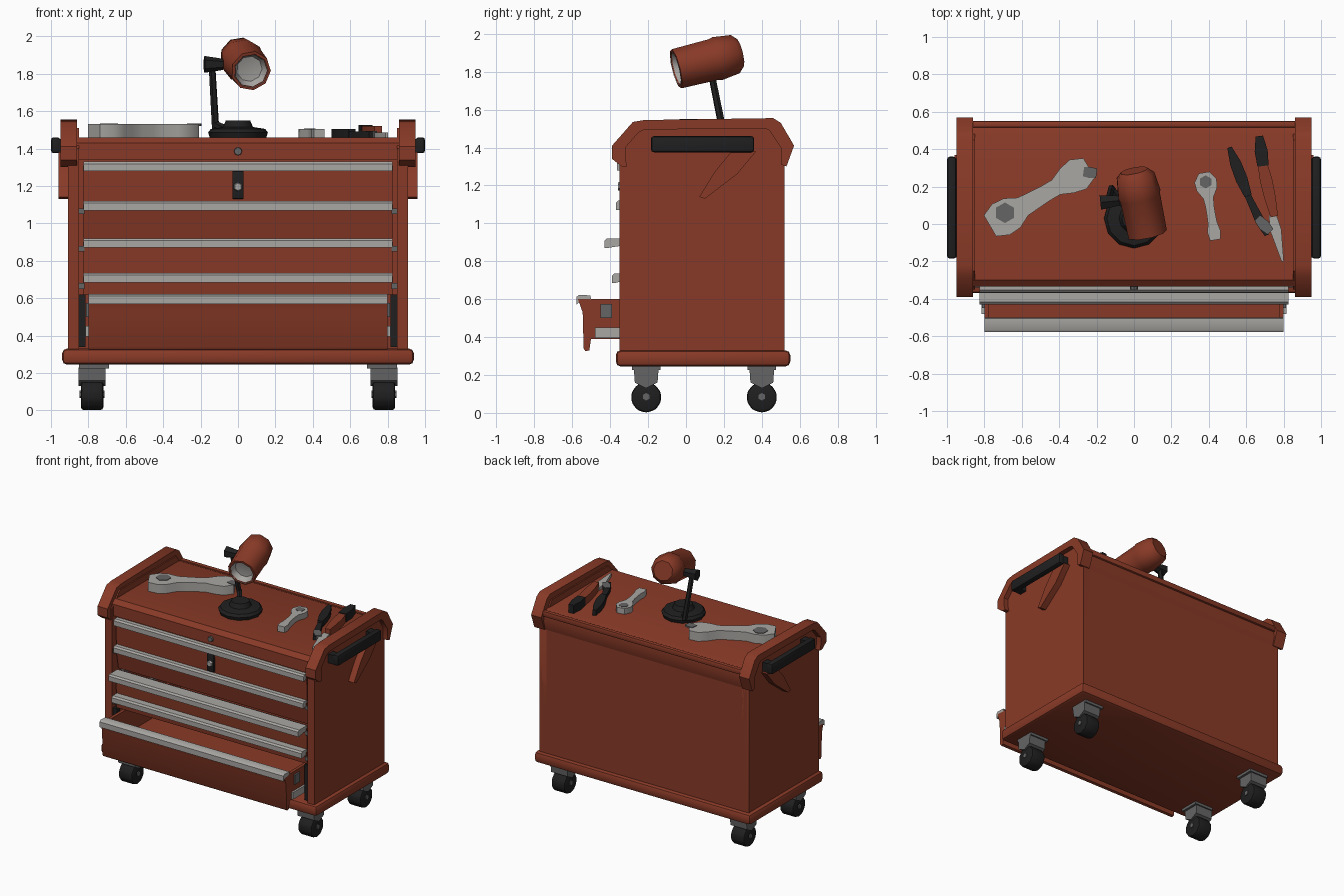
import bpy, bmesh, math
from mathutils import Vector, Matrix

cube = bpy.data.objects.get("Cube")
if cube:
    bpy.data.objects.remove(cube)


def material(name, r, g, b):
    m = bpy.data.materials.new(name)
    m.diffuse_color = (r, g, b, 1)
    m.use_nodes = True
    bsdf = next(n for n in m.node_tree.nodes if n.type == 'BSDF_PRINCIPLED')
    bsdf.inputs["Base Color"].default_value = (r, g, b, 1)
    return m


RED = material("red paint", 0.25, 0.042, 0.02)
SILVER = material("brushed steel", 0.40, 0.39, 0.37)
GREY = material("dark metal", 0.13, 0.13, 0.13)
BLACK = material("black rubber", 0.014, 0.014, 0.015)


def finish(name, bm, mat, bevel=0.0, segments=2):
    if bevel:
        edges = [e for e in bm.edges if e.calc_face_angle(0) > 0.3]
        bmesh.ops.bevel(bm, geom=edges, offset=bevel, segments=segments,
                        affect='EDGES', profile=0.5, clamp_overlap=True)
    bmesh.ops.recalc_face_normals(bm, faces=bm.faces)
    me = bpy.data.meshes.new(name)
    bm.to_mesh(me)
    bm.free()
    me.materials.append(mat)
    me.shade_smooth()
    me.set_sharp_from_angle(angle=math.radians(40))
    ob = bpy.data.objects.new(name, me)
    bpy.context.collection.objects.link(ob)
    return ob


def box(name, x, y, z, mat, bevel=0.0):
    bm = bmesh.new()
    bmesh.ops.create_cube(bm, size=1)
    for v in bm.verts:
        v.co = Vector([(a + b) / 2 + c * abs(b - a) for (a, b), c in zip((x, y, z), v.co)])
    return finish(name, bm, mat, bevel)


def prism(name, pts, a, b, mat, axis='X', bevel=0.0):
    """Closed outline swept from a to b along X or Z."""
    place = (lambda p, t: (t, *p)) if axis == 'X' else (lambda p, t: (*p, t))
    bm = bmesh.new()
    lo, hi = ([bm.verts.new(place(p, t)) for p in pts] for t in (a, b))
    bm.faces.new(lo)
    bm.faces.new(hi)
    n = len(pts)
    for i in range(n):
        j = (i + 1) % n
        bm.faces.new((lo[i], lo[j], hi[j], hi[i]))
    return finish(name, bm, mat, bevel)


def rod(name, p, q, r1, r2, mat, sides=8, bevel=0.0):
    p, q = Vector(p), Vector(q)
    d = q - p
    bm = bmesh.new()
    bmesh.ops.create_cone(bm, cap_ends=True, segments=sides, radius1=r1, radius2=r2, depth=d.length)
    turn = d.to_track_quat('Z', 'Y').to_matrix().to_4x4()
    bmesh.ops.transform(bm, matrix=Matrix.Translation((p + q) / 2) @ turn, verts=bm.verts)
    return finish(name, bm, mat, bevel)


def lathe(name, p, q, profile, mat, sides=10):
    """Turn (distance, radius) pairs about the line from p towards q."""
    p, d = Vector(p), (Vector(q) - Vector(p)).normalized()
    turn = d.to_track_quat('Z', 'Y').to_matrix()
    bm = bmesh.new()
    rings = []
    for t, r in profile:
        rings.append([bm.verts.new(p + turn @ Vector((r * math.cos(k * math.tau / sides),
                      r * math.sin(k * math.tau / sides), t))) for k in range(sides)])
    for r1, r2 in zip(rings, rings[1:]):
        for k in range(sides):
            j = (k + 1) % sides
            bm.faces.new((r1[k], r1[j], r2[j], r2[k]))
    bm.faces.new(rings[0])
    bm.faces.new(rings[-1])
    return finish(name, bm, mat)


# Cabinet shell
box("base_lip", (-0.94, 0.94), (-0.37, 0.55), (0.245, 0.33), RED, 0.025)
box("back_panel", (-0.9, 0.9), (0.48, 0.52), (0.3, 1.42), RED)
prism("top_panel", [(-0.335, 1.34), (-0.335, 1.43), (-0.30, 1.46), (0.48, 1.46),
                    (0.53, 1.44), (0.54, 1.37), (0.52, 1.30), (0.45, 1.40), (-0.28, 1.40)],
      -0.9, 0.9, RED)
box("back_ledge", (-0.87, 0.87), (0.515, 0.55), (1.41, 1.455), RED, 0.01)

outer = [(-0.34, 1.30), (-0.39, 1.34), (-0.39, 1.41), (-0.28, 1.535), (-0.22, 1.545),
         (0.46, 1.555), (0.50, 1.53), (0.57, 1.41), (0.53, 1.30)]
inner = [(0.50, 1.31), (0.50, 1.40), (0.44, 1.49), (0.42, 1.50),
         (-0.22, 1.495), (-0.25, 1.48), (-0.32, 1.40), (-0.32, 1.34), (-0.31, 1.30)]
panel = [(-0.35, 0.29), (0.52, 0.29), (0.52, 1.40), (0.45, 1.51), (-0.25, 1.51), (-0.35, 1.40)]

for s, side in ((1, "left"), (-1, "right")):
    prism(side + "_side_panel", panel, s * 0.85, s * 0.91, RED, bevel=0.015)
    prism(side + "_side_rim", outer + inner, s * 0.86, s * 0.948, RED, bevel=0.012)
    # Push handle with its mounts and the hook below it
    box(side + "_push_handle", (s * 0.95, s * 1.0), (-0.185, 0.36), (1.375, 1.46), BLACK, 0.015)
    for y in (-0.15, 0.32):
        box(side + "_handle_mount", (s * 0.89, s * 0.96), (y - 0.03, y + 0.03), (1.38, 1.45), BLACK)
    prism(side + "_side_hook", [(0.07, 1.14), (0.10, 1.13), (0.27, 1.26), (0.37, 1.38),
                                (0.24, 1.38), (0.15, 1.27)], s * 0.90, s * 0.96, RED, bevel=0.01)
    # Drawer runners inside the front opening
    box(side + "_front_runner", (s * 0.815, s * 0.85), (-0.34, -0.30), (0.34, 0.62), BLACK)
    for z in (0.68, 0.88, 1.08):
        box(side + "_runner", (s * 0.82, s * 0.85), (-0.34, 0.4), (z - 0.03, z), GREY)

# Upper drawers: bottom, top and how far the pull stands forward
for i, (z0, z1, y) in enumerate(((1.12, 1.33, -0.365), (0.92, 1.12, -0.37),
                                 (0.735, 0.92, -0.43), (0.62, 0.735, -0.39))):
    n = "drawer_%d" % (i + 1)
    recess = -0.30 if i == 1 else -0.325
    prism(n + "_front", [(-0.335, z1 - 0.02), (recess, z0), (-0.28, z0), (-0.28, z1 - 0.02)],
          -0.83, 0.83, RED)
    prism(n + "_pull", [(y, z1 - 0.05), (y, z1 - 0.012), (y + 0.012, z1), (-0.32, z1),
                        (-0.32, z1 - 0.035), (y + 0.015, z1 - 0.05)], -0.825, 0.825, SILVER)

# Open bottom drawer
prism("open_drawer_front", [(-0.57, 0.60), (-0.545, 0.53), (-0.54, 0.34), (-0.53, 0.325),
                            (-0.51, 0.33), (-0.50, 0.40), (-0.505, 0.60)], -0.80, 0.80, RED)
prism("open_drawer_pull", [(-0.578, 0.57), (-0.578, 0.612), (-0.565, 0.622), (-0.505, 0.62),
                           (-0.50, 0.595), (-0.56, 0.59)], -0.80, 0.80, SILVER)
box("open_drawer_floor", (-0.79, 0.79), (-0.51, 0.40), (0.39, 0.41), RED)
for s, side in ((1, "left"), (-1, "right")):
    box(side + "_open_drawer_wall", (s * 0.775, s * 0.80), (-0.51, 0.40), (0.39, 0.60), RED)
    box(side + "_open_drawer_slide", (s * 0.80, s * 0.815), (-0.48, 0.3), (0.395, 0.45), SILVER)
    box(side + "_open_drawer_bracket", (s * 0.80, s * 0.812), (-0.45, -0.39), (0.50, 0.575), GREY)

# Lock and latch
rod("key_lock", (0, -0.32, 1.385), (0, -0.35, 1.385), 0.024, 0.02, GREY)
box("latch_plate", (-0.03, 0.03), (-0.345, -0.31), (1.13, 1.28), BLACK, 0.006)
rod("latch_key", (0, -0.34, 1.195), (0, -0.36, 1.195), 0.027, 0.02, SILVER, 6)

# Casters
for x in (-0.78, 0.78):
    for y in (-0.21, 0.40):
        s = 1 if x > 0 else -1
        rod("caster_wheel", (x - 0.06, y, 0.082), (x + 0.06, y, 0.082), 0.082, 0.082, BLACK, 10, 0.015)
        rod("caster_hub", (x - 0.067, y, 0.085), (x + 0.067, y, 0.085), 0.02, 0.02, GREY, 6)
        box("caster_plate", (x - s * 0.09, x + s * 0.07), (y - 0.075, y + 0.075), (0.225, 0.25), GREY)
        prism("caster_fork", [(y - 0.065, 0.23), (y + 0.065, 0.23), (y + 0.06, 0.16),
                              (y, 0.13), (y - 0.06, 0.16)], x - 0.072, x + 0.072, GREY, bevel=0.01)

# Desk lamp
lathe("lamp_base", (0, 0.03, 1.455), (0, 0.03, 2), [(0, 0.15), (0.03, 0.16), (0.05, 0.145),
                                                    (0.06, 0.08), (0.095, 0.065)], BLACK, 12)
rod("lamp_arm_foot", (-0.04, 0.08, 1.49), (-0.12, 0.19, 1.53), 0.022, 0.02, BLACK, 6)
rod("lamp_arm", (-0.12, 0.19, 1.51), (-0.14, 0.12, 1.86), 0.02, 0.018, BLACK, 6)
rod("lamp_knuckle", (-0.18, 0.115, 1.85), (-0.08, 0.125, 1.85), 0.045, 0.03, BLACK, 6)
back, front = (0.0, 0.285, 1.90), (0.07, -0.055, 1.815)
lathe("lamp_head", back, front, [(0, 0.075), (0.03, 0.105), (0.13, 0.118), (0.15, 0.112),
                                 (0.355, 0.108), (0.355, 0.09), (0.30, 0.085)], RED, 9)
axis = (Vector(front) - Vector(back)).normalized()
lathe("lamp_reflector", back, front, [(0.30, 0.05), (0.305, 0.075), (0.352, 0.092),
                                      (0.358, 0.094), (0.31, 0.07), (0.305, 0.04)], SILVER, 9)

# Hand tools lying on the top


def blade(name, p, q, widths, z, mat, bevel=0.006):
    """Flat bar from p to q whose half width follows the list."""
    p, q = Vector(p), Vector(q)
    n = (q - p).orthogonal().normalized()
    steps = [(p.lerp(q, i / (len(widths) - 1)), w) for i, w in enumerate(widths)]
    pts = [c + n * w for c, w in steps] + [c - n * w for c, w in reversed(steps)]
    return prism(name, [tuple(v) for v in pts], *z, mat, 'Z', bevel)


big = (1.455, 1.53)
blade("large_wrench", (-0.77, -0.01), (-0.24, 0.30),
      [0.065, 0.095, 0.09, 0.055, 0.05, 0.045, 0.045, 0.075, 0.09, 0.06], big, SILVER, 0.012)
rod("large_wrench_socket", (-0.69, 0.06, 1.52), (-0.69, 0.06, 1.534), 0.055, 0.055, GREY, 6)
blade("large_wrench_jaw", (-0.27, 0.28), (-0.20, 0.27), [0.025, 0.03, 0.025], (1.52, 1.534), GREY, 0)
blade("small_wrench", (0.375, 0.275), (0.435, -0.085),
      [0.03, 0.06, 0.055, 0.028, 0.023, 0.023, 0.025, 0.035, 0.028], (1.455, 1.505), SILVER)
rod("small_wrench_socket", (0.383, 0.225, 1.5), (0.383, 0.225, 1.508), 0.035, 0.035, GREY, 6)

blade("plier_grip_black", (0.51, 0.41), (0.61, 0.15), [0.012, 0.03, 0.032, 0.02], (1.46, 1.505), BLACK)
blade("plier_jaw", (0.60, 0.17), (0.71, -0.06), [0.016, 0.02, 0.025, 0.012], (1.46, 1.49), BLACK, 0)
blade("driver_cap", (0.67, 0.47), (0.69, 0.31), [0.02, 0.035, 0.03], (1.46, 1.525), BLACK)
blade("driver_handle", (0.685, 0.33), (0.75, 0.04), [0.025, 0.033, 0.03, 0.02], (1.46, 1.52), RED)
blade("driver_shaft", (0.74, 0.05), (0.795, -0.20), [0.02, 0.03, 0.018, 0.006], (1.46, 1.485), SILVER, 0)
blade("loose_bolt", (0.66, 0.03), (0.73, -0.04), [0.02, 0.03, 0.02], (1.46, 1.495), GREY, 0)
